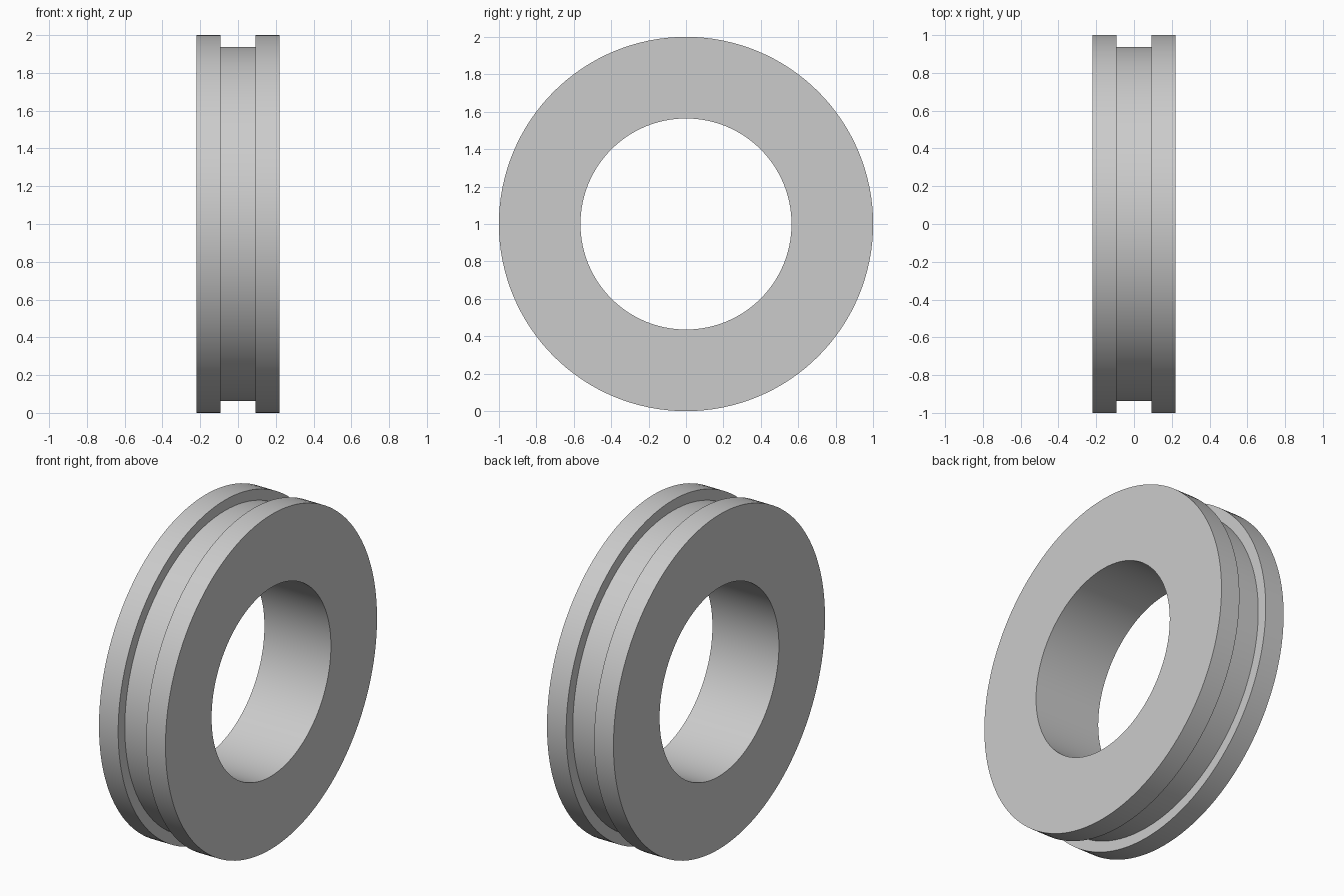
import bpy, bmesh, math
from mathutils import Matrix, Vector

cube = bpy.data.objects.get("Cube")
if cube:
    bpy.data.objects.remove(cube, do_unlink=True)

# Plain grey material
grey = bpy.data.materials.new("plain_grey")
grey.use_nodes = True
colour = (0.6, 0.6, 0.6, 1)
grey.diffuse_color = colour
grey.node_tree.nodes["Principled BSDF"].inputs["Base Color"].default_value = colour

# Ring dimensions
HALF_WIDTH, HALF_GROOVE = 0.22, 0.093
RIM, GROOVE, BORE = 1.0, 0.937, 0.564
SEGMENTS = 128

# Closed cross-section: (position along axle, radius)
half = [(HALF_WIDTH, BORE), (HALF_WIDTH, RIM), (HALF_GROOVE, RIM), (HALF_GROOVE, GROOVE)]
profile = half + [(-x, r) for x, r in reversed(half)]

# Spin the cross-section around the x axis
bm = bmesh.new()
verts = [bm.verts.new((x, 0, r)) for x, r in profile]
edges = [bm.edges.new((v, verts[i - 1])) for i, v in enumerate(verts)]
bmesh.ops.spin(bm, geom=verts + edges, cent=(0, 0, 0), axis=(1, 0, 0),
               angle=math.tau, steps=SEGMENTS, use_merge=True)
bmesh.ops.remove_doubles(bm, verts=bm.verts, dist=0.0001)
bmesh.ops.recalc_face_normals(bm, faces=bm.faces)
bmesh.ops.translate(bm, verts=bm.verts, vec=(0, 0, RIM))

mesh = bpy.data.meshes.new("grooved_ring")
bm.to_mesh(mesh)
bm.free()
mesh.materials.append(grey)
ring = bpy.data.objects.new("grooved_ring", mesh)
bpy.context.collection.objects.link(ring)

# Smooth round walls with crisp rims
bpy.ops.object.select_all(action="DESELECT")
ring.select_set(True)
bpy.context.view_layer.objects.active = ring
bpy.ops.object.shade_smooth_by_angle(angle=math.radians(30))
